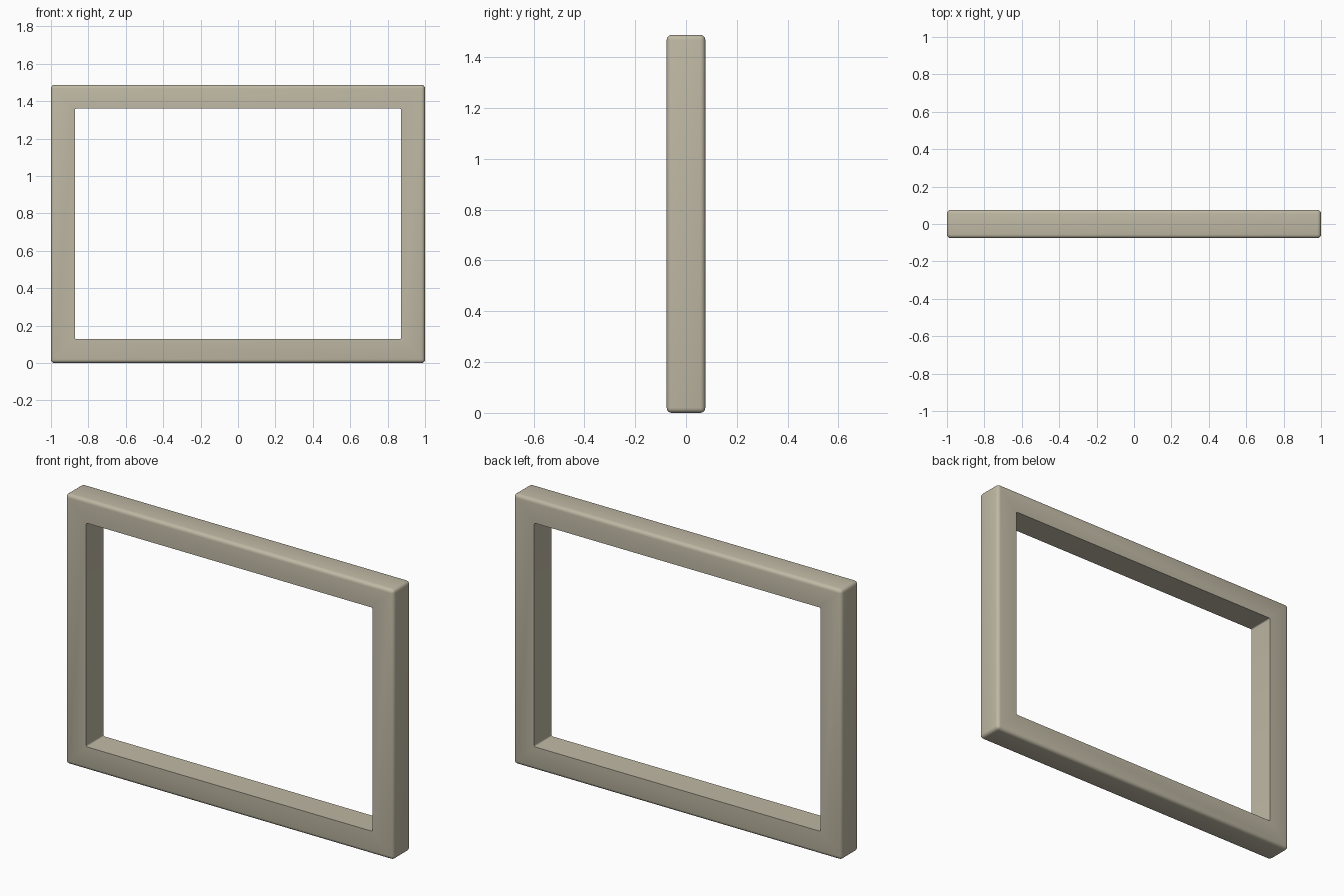
import bpy, bmesh, math

if "Cube" in bpy.data.objects:
    bpy.data.objects.remove(bpy.data.objects["Cube"])

W, H, D = 1.0, 1.488, 0.076    # half width, height, half depth
M = 0.128                      # bar width
R_OUT, R_IN = 0.02, 0.007      # outer rounding, opening corner rounding


def rect(bm, x, z0, z1, y):
    return [bm.verts.new((px, y, pz)) for px, pz in
            ((-x, z0), (x, z0), (x, z1), (-x, z1))]


bm = bmesh.new()
# Four rectangular loops: outer and opening, front and back
of, ob = (rect(bm, W, 0, H, y) for y in (-D, D))
nf, nb = (rect(bm, W - M, M, H - M, y) for y in (-D, D))

# Bridge the loops into a mitred square-section ring
for a, b in ((of, nf), (nf, nb), (nb, ob), (ob, of)):
    for i in range(4):
        j = (i + 1) % 4
        bm.faces.new((a[i], a[j], b[j], b[i]))
bmesh.ops.recalc_face_normals(bm, faces=bm.faces)

# Nearly sharp corners inside the opening
inner = [bm.edges.get((nf[i], nb[i])) for i in range(4)]
bmesh.ops.bevel(bm, geom=inner, offset=R_IN, segments=3, profile=0.5,
                affect='EDGES')

# Soft rounding on every outer edge
outer = [e for e in bm.edges
         if all(abs(abs(v.co.x) - W) < 1e-4 for v in e.verts)]
bevel = [e for e in bm.edges if all(v in of or v in ob for v in e.verts)]
bmesh.ops.bevel(bm, geom=bevel or outer, offset=R_OUT, segments=4,
                profile=0.5, affect='EDGES')
bmesh.ops.recalc_face_normals(bm, faces=bm.faces)

mesh = bpy.data.meshes.new("frame")
bm.to_mesh(mesh)
bm.free()
frame = bpy.data.objects.new("frame", mesh)
bpy.context.collection.objects.link(frame)

# Warm beige finish
mat = bpy.data.materials.new("beige")
mat.diffuse_color = (0.52, 0.48, 0.37, 1)
mat.use_nodes = True
mat.node_tree.nodes["Principled BSDF"].inputs["Base Color"].default_value = mat.diffuse_color
mesh.materials.append(mat)

bpy.context.view_layer.objects.active = frame
frame.select_set(True)
bpy.ops.object.shade_smooth_by_angle(angle=math.radians(35))
